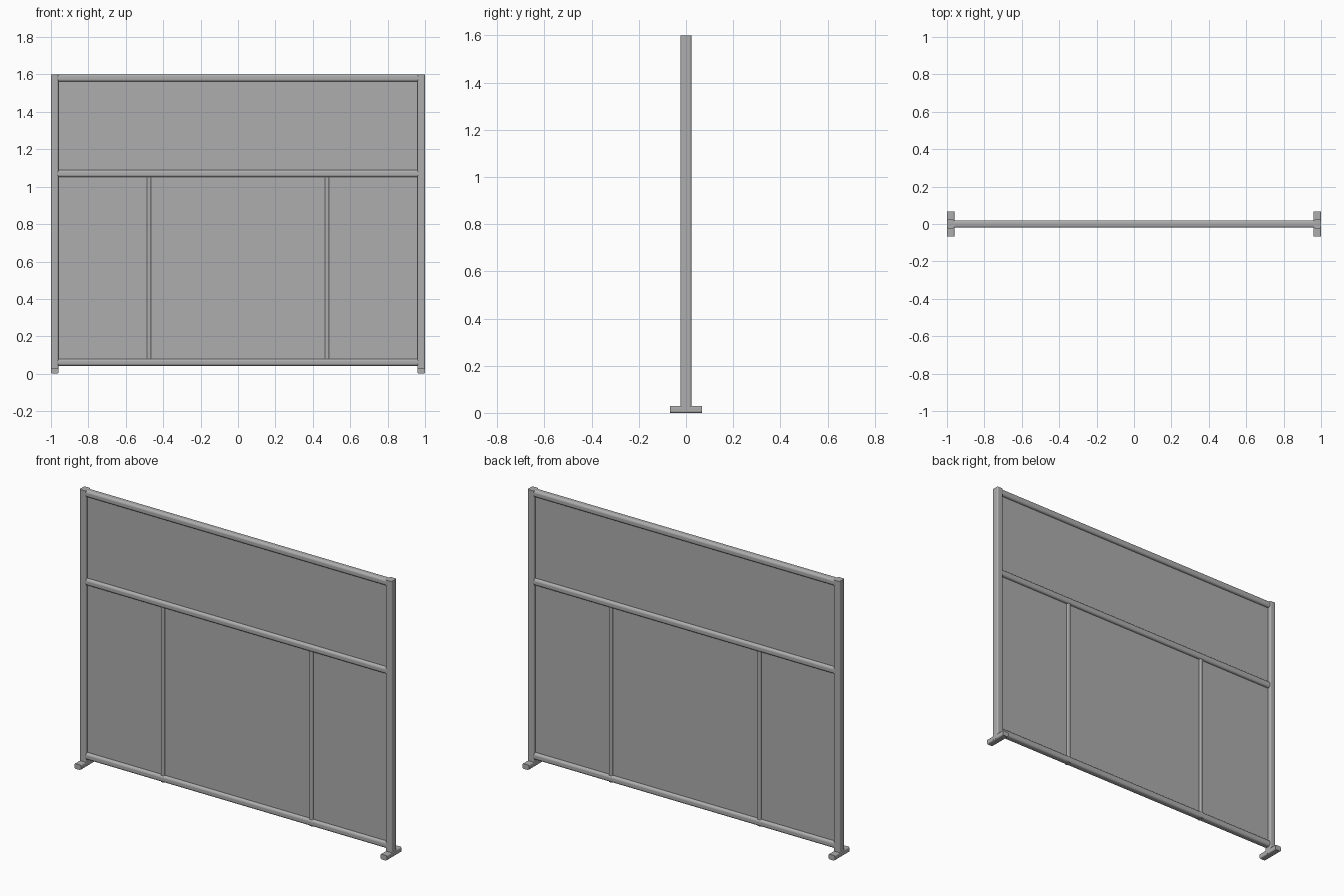
import bpy, math

if "Cube" in bpy.data.objects:
    bpy.data.objects.remove(bpy.data.objects["Cube"])

# Dark grey finish shared by every part
grey = bpy.data.materials.new("dark_grey")
grey.diffuse_color = (0.42, 0.42, 0.42, 1)
grey.use_nodes = True
grey.node_tree.nodes["Principled BSDF"].inputs["Base Color"].default_value = grey.diffuse_color


def bar(name, lo, hi, radius=0.0, axis=None):
    """Box between two corners; edges along the given axis are rounded."""
    bpy.ops.mesh.primitive_cube_add(size=1, location=[(a + b) / 2 for a, b in zip(lo, hi)])
    obj = bpy.context.object
    obj.name = name
    obj.scale = [b - a for a, b in zip(lo, hi)]
    bpy.ops.object.transform_apply(location=False, rotation=False, scale=True)
    obj.data.materials.append(grey)
    if radius:
        mesh = obj.data
        weights = mesh.attributes.new("bevel_weight_edge", 'FLOAT', 'EDGE')
        for e in mesh.edges:
            d = mesh.vertices[e.vertices[0]].co - mesh.vertices[e.vertices[1]].co
            weights.data[e.index].value = 1.0 if abs(d[axis]) > 1e-5 else 0.0
        mod = obj.modifiers.new("rounded", 'BEVEL')
        mod.limit_method = 'WEIGHT'
        mod.width = radius
        mod.segments = 4
        bpy.ops.object.shade_smooth_by_angle(angle=math.radians(35))
    return obj


# Thin infill panel
bar("panel", (-0.965, -0.004, 0.06), (0.965, 0.004, 1.585))

# Horizontal rails with rounded section
for name, z in (("bottom_rail", 0.061), ("middle_rail", 1.07), ("top_rail", 1.581)):
    bar(name, (-0.962, -0.02, z - 0.019), (0.962, 0.02, z + 0.019), 0.012, 0)

for side, s in (("left", -1), ("right", 1)):
    x0, x1 = sorted((s * 0.96, s * 1.0))
    # End post
    bar(side + "_post", (x0, -0.023, 0.005), (x1, 0.023, 1.6), 0.008, 2)
    # Foot bar crossing under the post
    bar(side + "_foot", (x0, -0.067, 0.0), (x1, 0.067, 0.03), 0.007, 1)
    # Vertical divider
    xd = s * 0.476
    bar(side + "_divider", (xd - 0.011, -0.014, 0.04), (xd + 0.011, 0.014, 1.06), 0.005, 2)
